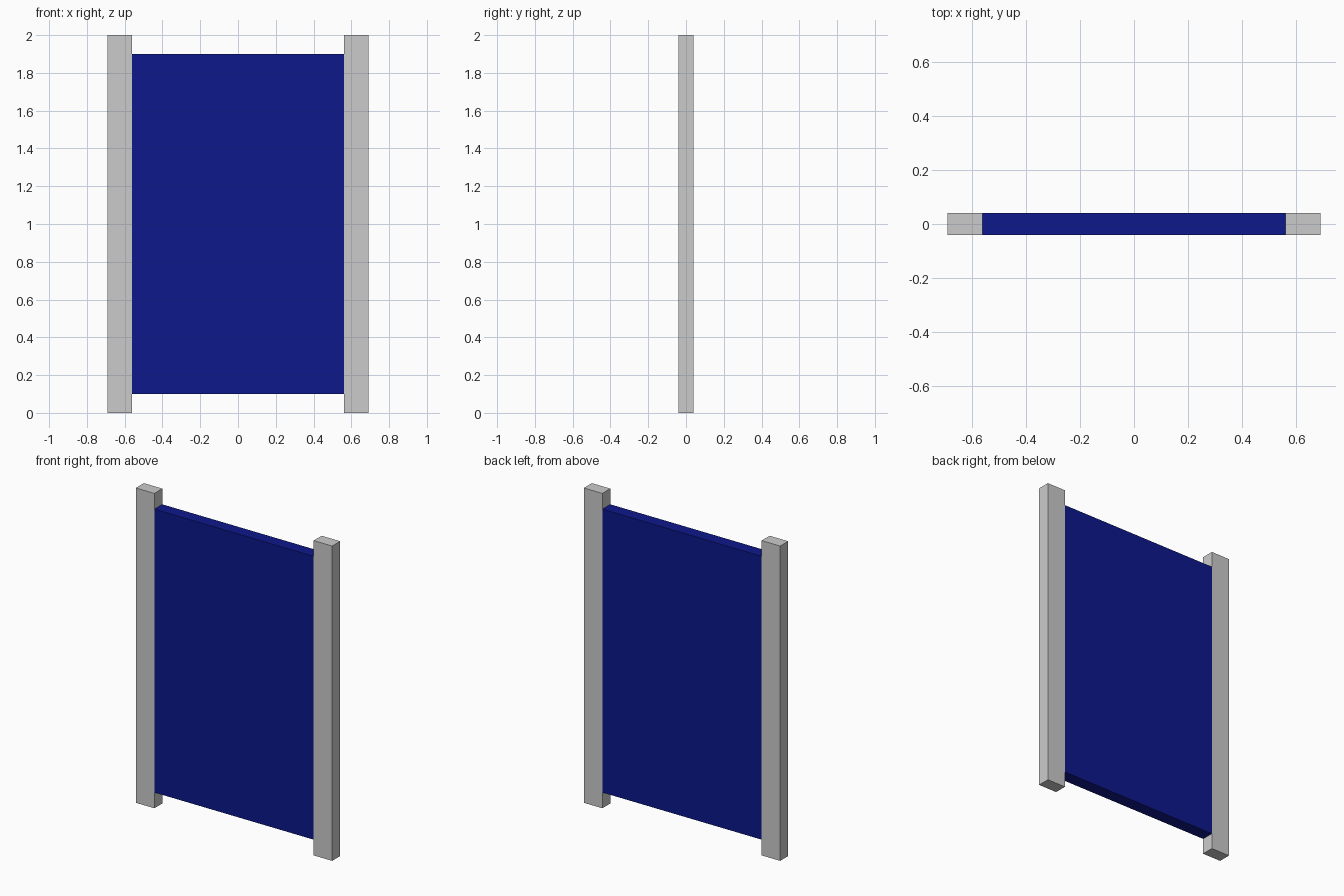
import bpy

if "Cube" in bpy.data.objects:
    bpy.data.objects.remove(bpy.data.objects["Cube"])


def box(name, x0, x1, z0, z1, depth):
    bpy.ops.mesh.primitive_cube_add(size=1, location=((x0 + x1) / 2, 0, (z0 + z1) / 2))
    ob = bpy.context.object
    ob.name = name
    ob.scale = (x1 - x0, depth, z1 - z0)
    bpy.ops.object.transform_apply(location=False, rotation=False, scale=True)
    return ob


DEPTH = 0.08
INNER, OUTER = 0.56, 0.69

# Two upright side posts
box("left_post", -OUTER, -INNER, 0, 2, DEPTH)
box("right_post", INNER, OUTER, 0, 2, DEPTH)

# Blue panel between the posts, flush front and back
panel = box("panel", -INNER, INNER, 0.1, 1.9, DEPTH)
blue = bpy.data.materials.new("dark_blue")
blue.diffuse_color = (0.004, 0.009, 0.26, 1)
blue.use_nodes = True
blue.node_tree.nodes["Principled BSDF"].inputs["Base Color"].default_value = blue.diffuse_color
panel.data.materials.append(blue)
